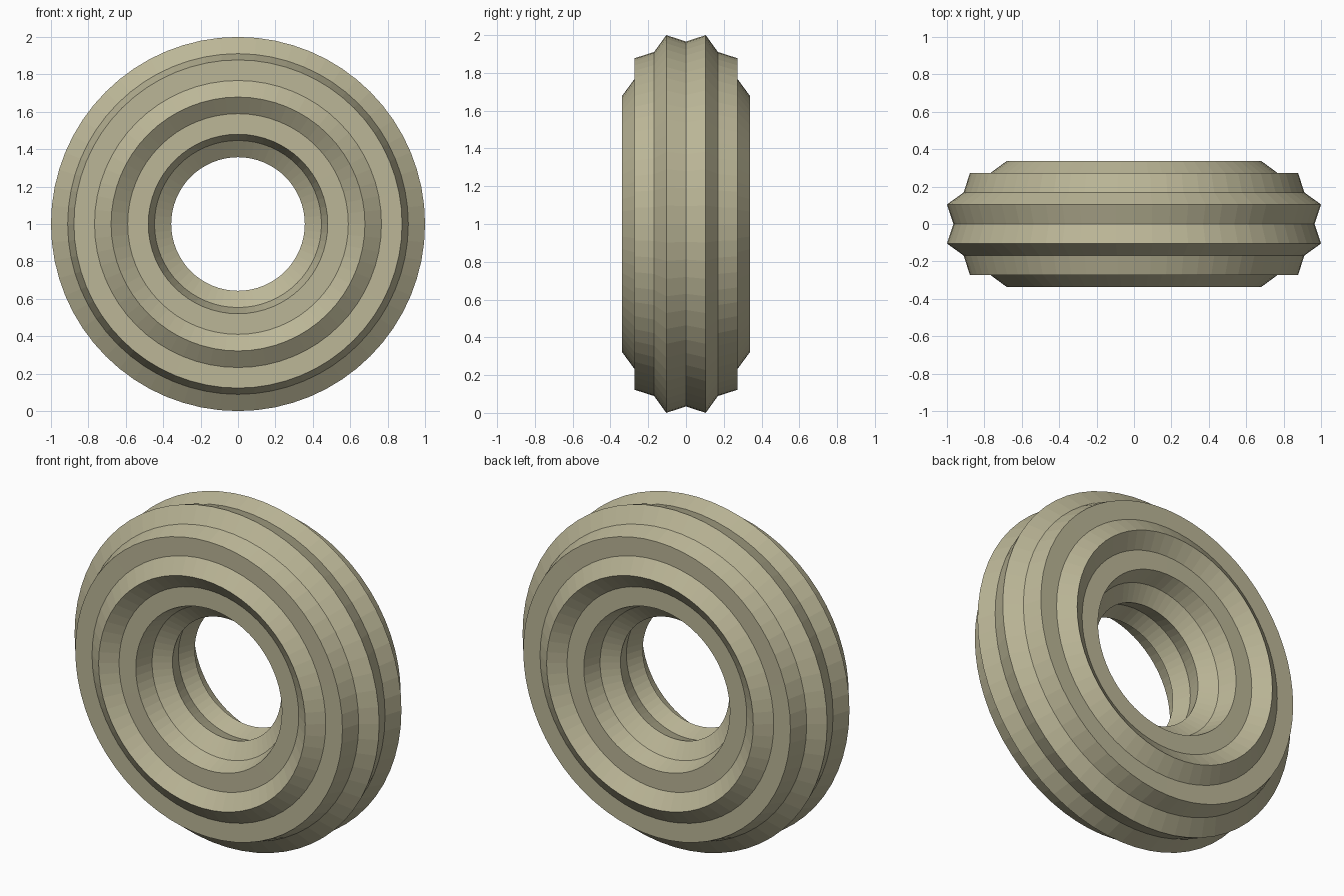
import bpy, bmesh
from math import sin, cos, pi, tau

if "Cube" in bpy.data.objects:
    bpy.data.objects.remove(bpy.data.objects["Cube"])

SEGMENTS = 64                 # steps around the ring
POINTS = 10                   # ridges around the cross-section
RIDGE, GROOVE = 0.338, 0.287  # radii of the star-shaped cross-section
CENTRE = 1 - RIDGE * cos(pi / POINTS)


def star_point(j):
    """Cross-section point: (distance from ring axis, y)."""
    r = RIDGE if j % 2 else GROOVE
    a = pi * j / POINTS
    return CENTRE + r * cos(a), r * sin(a)


# Ridged ring: star profile swept around the y axis
bm = bmesh.new()
profile = [star_point(j) for j in range(2 * POINTS)]
rings = []
for i in range(SEGMENTS):
    t = tau * i / SEGMENTS
    rings.append([bm.verts.new((d * cos(t), y, 1 + d * sin(t))) for d, y in profile])
for i in range(SEGMENTS):
    a, b = rings[i], rings[(i + 1) % SEGMENTS]
    for j in range(2 * POINTS):
        k = (j + 1) % (2 * POINTS)
        bm.faces.new((a[j], a[k], b[k], b[j]))
bmesh.ops.recalc_face_normals(bm, faces=bm.faces)

mesh = bpy.data.meshes.new("ridged_ring")
bm.to_mesh(mesh)
bm.free()
ring = bpy.data.objects.new("ridged_ring", mesh)
bpy.context.collection.objects.link(ring)

# Muted olive finish
mat = bpy.data.materials.new("olive")
mat.diffuse_color = (0.50, 0.47, 0.31, 1)
mat.use_nodes = True
mat.node_tree.nodes["Principled BSDF"].inputs["Base Color"].default_value = mat.diffuse_color
mesh.materials.append(mat)
